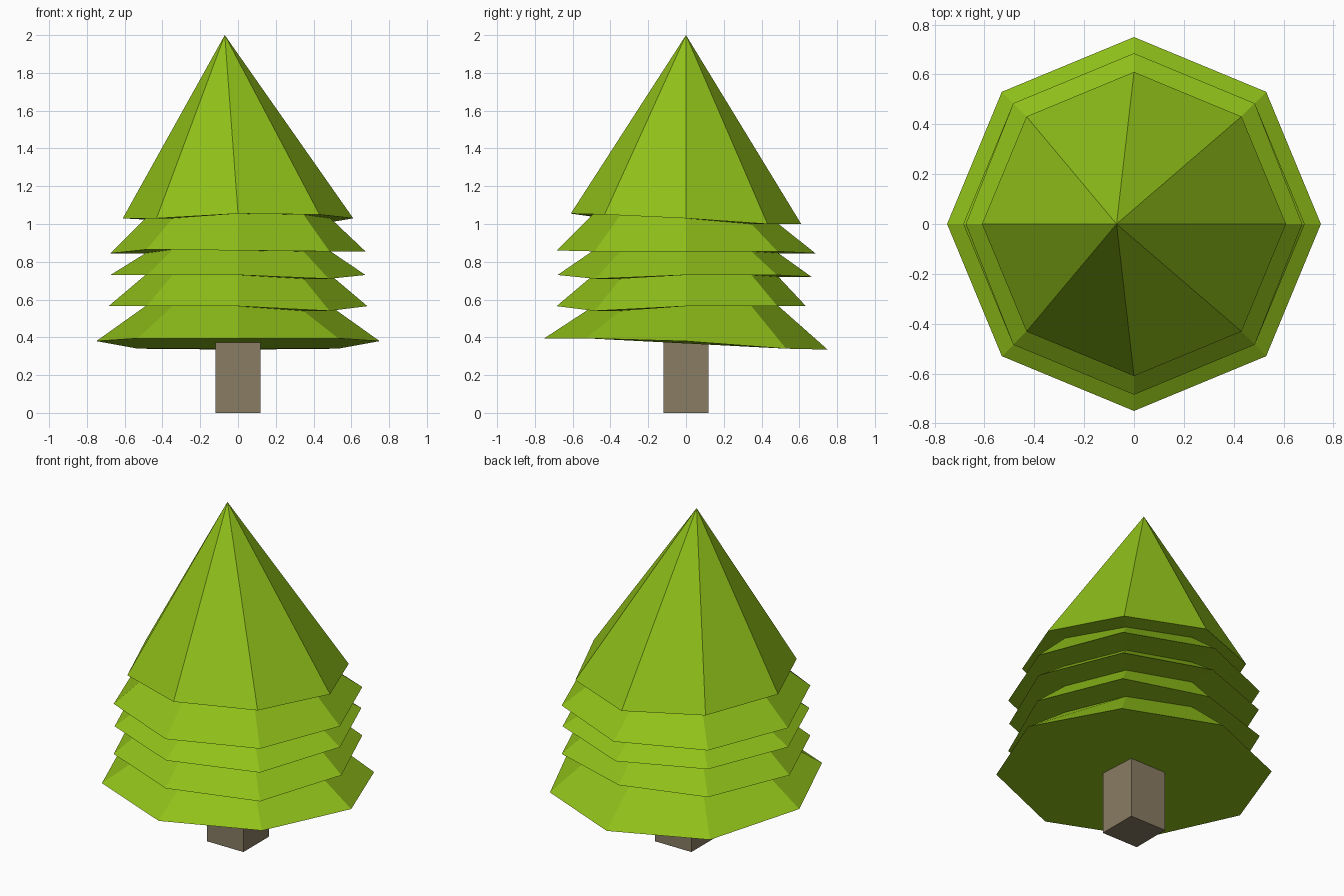
import bpy, bmesh
from math import cos, sin, radians

if "Cube" in bpy.data.objects:
    bpy.data.objects.remove(bpy.data.objects["Cube"])

def material(name, color):
    m = bpy.data.materials.new(name)
    m.diffuse_color = color
    m.use_nodes = True
    m.node_tree.nodes["Principled BSDF"].inputs["Base Color"].default_value = m.diffuse_color
    return m

def add_object(name, bm, mat):
    bmesh.ops.recalc_face_normals(bm, faces=bm.faces)
    me = bpy.data.meshes.new(name)
    bm.to_mesh(me)
    bm.free()
    me.materials.append(mat)
    ob = bpy.data.objects.new(name, me)
    bpy.context.collection.objects.link(ob)
    return ob

def ring(bm, rx, ry_front, ry_back, r_diag, heights):
    # octagon, starting at +x and going round by the back
    verts = []
    for i, z in enumerate(heights):
        r = {0: rx, 4: rx, 2: ry_back, 6: ry_front}.get(i, r_diag)
        a = radians(45 * i)
        verts.append(bm.verts.new((r * cos(a), r * sin(a), z)))
    return verts

def bridge(bm, a, b):
    for i in range(8):
        j = (i + 1) % 8
        bm.faces.new((a[i], a[j], b[j], b[i]))

green = material("leaf green", (0.28, 0.53, 0.01, 1))
brown = material("bark", (0.25, 0.20, 0.125, 1))

# Tiers: side, front, back and diagonal radius, then rim heights
tiers = [
    (0.75, 0.75, 0.75, 0.75, (.38, .34, .335, .34, .38, .395, .395, .395)),
    (0.685, 0.685, 0.635, 0.685, (.565, .565, .565, .565, .565, .565, .565, .54)),
    (0.675, 0.68, 0.665, 0.68, (.73, .73, .72, .73, .73, .73, .73, .71)),
    (0.675, 0.685, 0.685, 0.685, (.855, .855, .845, .845, .845, .865, .86, .855)),
    (0.61, 0.61, 0.61, 0.61, (1.03, 1.0, 1.0, 1.02, 1.03, 1.03, 1.055, 1.05)),
]

# Foliage: zigzag of overhanging rims topped by a leaning point
bm = bmesh.new()
previous = ring(bm, *tiers[0])
bm.faces.new(previous)
for tier in tiers[1:]:
    inner = ring(bm, 0.49, 0.49, 0.49, 0.49, tier[4])
    outer = ring(bm, *tier)
    bridge(bm, previous, inner)
    bridge(bm, inner, outer)
    previous = outer
tip = bm.verts.new((-0.07, 0, 2.0))
for i in range(8):
    bm.faces.new((previous[i], previous[(i + 1) % 8], tip))
add_object("foliage", bm, green)

# Trunk: square post
bm = bmesh.new()
bmesh.ops.create_cube(bm, size=1)
for v in bm.verts:
    v.co = (v.co.x * 0.24, v.co.y * 0.24, (v.co.z + 0.5) * 0.4)
add_object("trunk", bm, brown)
